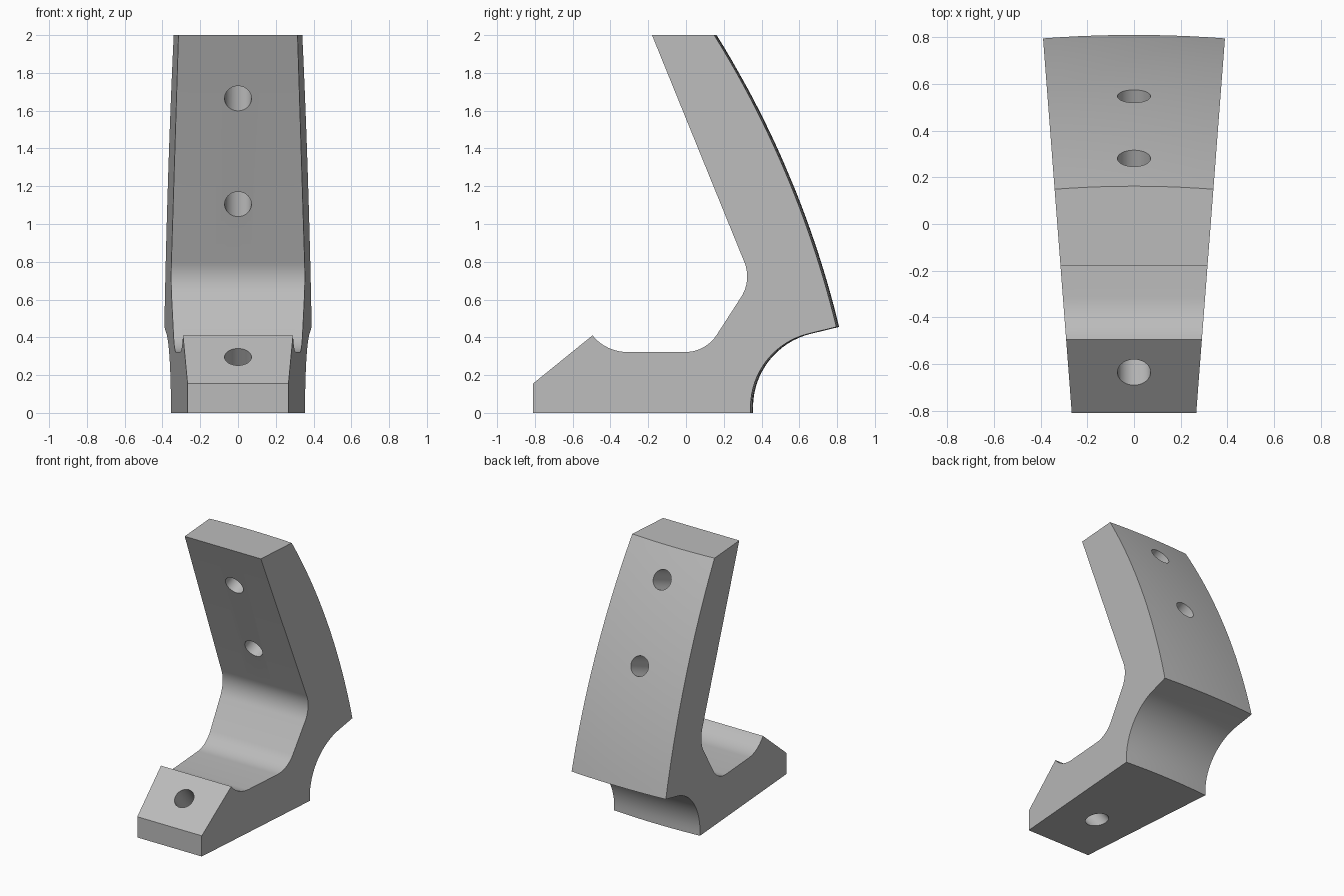
import bpy, bmesh
from math import sin, cos, tan, radians, sqrt
from mathutils import Vector

cube = bpy.data.objects.get("Cube")
if cube:
    bpy.data.objects.remove(cube)

AXIS_Y = -4.295          # the wedge sides meet on this vertical axis
HALF_ANGLE = radians(4.38)
STRIPS = 10

grey = bpy.data.materials.new("plain grey")
grey.use_nodes = True
grey.diffuse_color = (0.5, 0.5, 0.5, 1)
grey.node_tree.nodes["Principled BSDF"].inputs["Base Color"].default_value = (0.5, 0.5, 0.5, 1)


def arc(cy, cz, r, start, end, steps=10):
    """Points on an arc in the y-z plane, angles in degrees."""
    angles = [radians(start + (end - start) * i / steps) for i in range(steps + 1)]
    return [(cy + r * cos(a), cz + r * sin(a)) for a in angles]


def new_object(name, bm):
    mesh = bpy.data.meshes.new(name)
    bm.to_mesh(mesh)
    bm.free()
    obj = bpy.data.objects.new(name, mesh)
    bpy.context.collection.objects.link(obj)
    mesh.materials.append(grey)
    return obj


# Flat-sided front outline: toe, cradle and arm
front = [(-0.81, 0), (-0.81, 0.155)]
front += arc(-0.31, 0.56, 0.238, -141, -90)
front += arc(-0.005, 0.522, 0.2, -90, -34)
front += arc(0.124, 0.722, 0.2, -34, 22)
front += [(-0.18, 2)]

# Rounded back outline: spherical outer face, then the undercut
back = []
for i in range(25):
    z = 2 - (2 - 0.455) * i / 24
    back.append((AXIS_Y + sqrt(5.253 ** 2 - (z + 0.78) ** 2), z))
back += arc(0.755, 0.03, 0.4, 103.6, 180, 16)
back += [(0.355, 0)]

# Bracket: front points lie on straight lines, back points on arcs round the axis
bm = bmesh.new()
sections = []
for s in range(STRIPS + 1):
    a = HALF_ANGLE * (2 * s / STRIPS - 1)
    ring = [bm.verts.new(((y - AXIS_Y) * tan(a), y, z)) for y, z in front]
    ring += [bm.verts.new(((y - AXIS_Y) * sin(a), AXIS_Y + (y - AXIS_Y) * cos(a), z))
             for y, z in back]
    sections.append(ring)
count = len(sections[0])
for near, far in zip(sections, sections[1:]):
    for i in range(count):
        j = (i + 1) % count
        bm.faces.new((near[i], near[j], far[j], far[i]))
bm.faces.new(sections[0])
bm.faces.new(sections[-1])
bmesh.ops.recalc_face_normals(bm, faces=bm.faces)
bracket = new_object("bracket", bm)


# Bolt holes, square to the arm and to the sloping toe
def drill(name, y, z, direction):
    bm = bmesh.new()
    bmesh.ops.create_cone(bm, cap_ends=True, segments=40, radius1=0.071,
                          radius2=0.071, depth=1.2)
    cutter = new_object(name, bm)
    d = Vector(direction).normalized()
    cutter.rotation_mode = 'QUATERNION'
    cutter.rotation_quaternion = d.to_track_quat('Z', 'Y')
    cutter.location = Vector((0, y, z)) + d * 0.35
    cutter.hide_render = True
    bpy.context.view_layer.update()
    mod = bracket.modifiers.new(name, 'BOOLEAN')
    mod.operation = 'DIFFERENCE'
    mod.solver = 'EXACT'
    mod.object = cutter
    bpy.ops.object.modifier_apply(modifier=mod.name)
    bpy.data.objects.remove(cutter)


bpy.ops.object.select_all(action='DESELECT')
bracket.select_set(True)
bpy.context.view_layer.objects.active = bracket
drill("upper_hole", -0.043, 1.665, (0, 0.926, 0.378))
drill("lower_hole", 0.185, 1.105, (0, 0.926, 0.378))
drill("toe_hole", -0.636, 0.296, (0, 0.63, -0.777))

bpy.ops.object.shade_smooth_by_angle(angle=radians(25))
